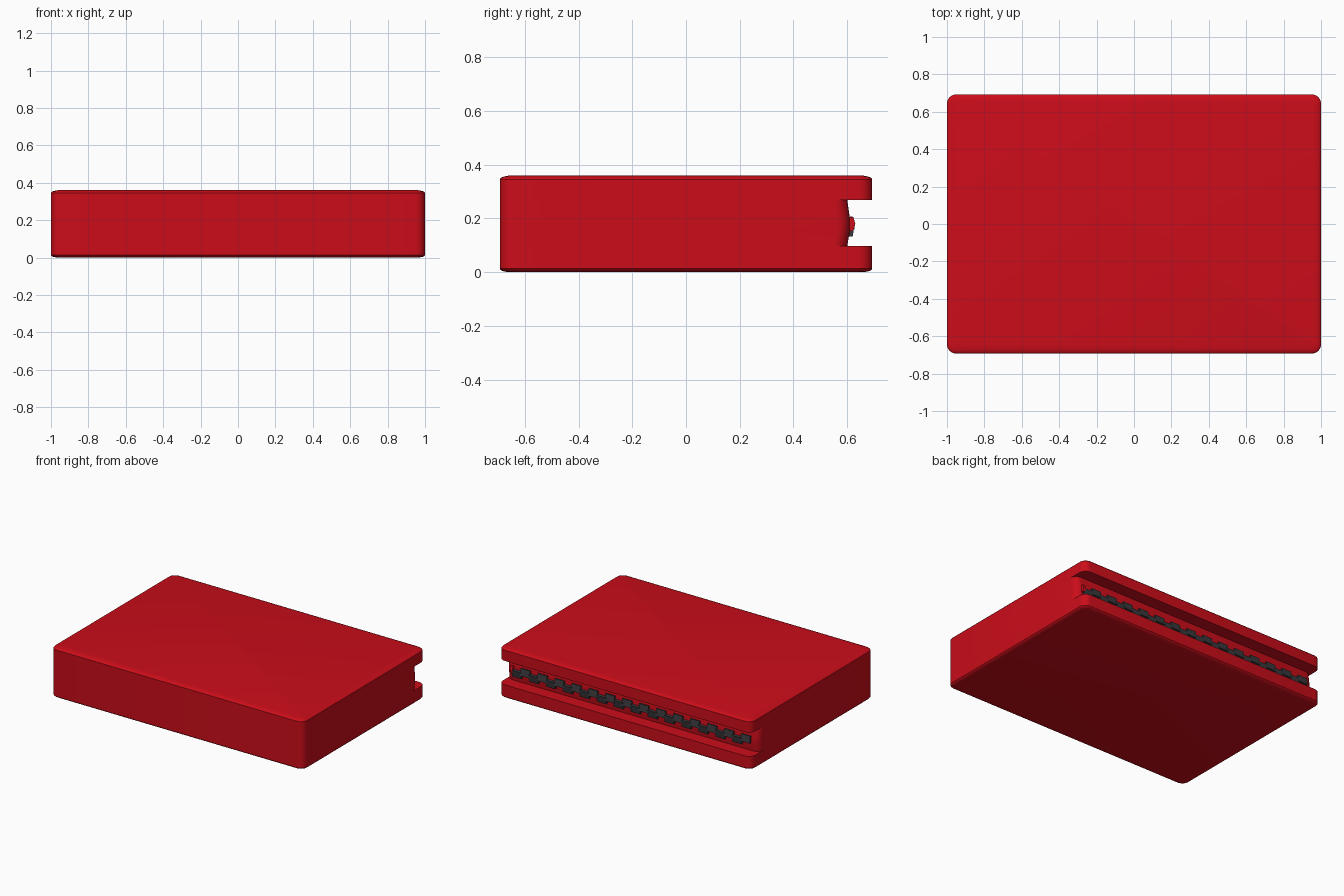
import bpy, bmesh, math

if "Cube" in bpy.data.objects:
    bpy.data.objects.remove(bpy.data.objects["Cube"])

def material(name, rgb):
    m = bpy.data.materials.new(name)
    m.diffuse_color = (*rgb, 1)
    m.use_nodes = True
    m.node_tree.nodes["Principled BSDF"].inputs["Base Color"].default_value = m.diffuse_color
    return m

RED = material("red", (0.60, 0.004, 0.010))
DARK = material("dark_grey", (0.04, 0.04, 0.045))

def finish(bm, name, mat, angle=30):
    bmesh.ops.recalc_face_normals(bm, faces=bm.faces)
    me = bpy.data.meshes.new(name)
    bm.to_mesh(me)
    bm.free()
    ob = bpy.data.objects.new(name, me)
    bpy.context.collection.objects.link(ob)
    me.materials.append(mat)
    bpy.context.view_layer.objects.active = ob
    ob.select_set(True)
    bpy.ops.object.shade_smooth_by_angle(angle=math.radians(angle))
    ob.select_set(False)
    return ob

def outline(front, back, half, r, n=6):
    """Rounded rectangle, counter-clockwise from the back right corner."""
    pts = []
    corners = [(half - r, back - r), (-half + r, back - r),
               (-half + r, front + r), (half - r, front + r)]
    for i, (cx, cy) in enumerate(corners):
        for k in range(n + 1):
            a = math.pi / 2 * (i + k / n)
            pts.append((cx + r * math.cos(a), cy + r * math.sin(a)))
    return pts

# Case: stacked rounded outlines (z, inset, back y, bevelled rim, back slot)
F, B = -0.693, 0.693
levels = [(0.003, 0.035, B), (0.006, 0.015, B), (0.010, 0.005, B), (0.016, 0, B),
          (0.10, 0, B), (0.10, 0, 0.60), (0.16, 0, 0.61), (0.20, 0, 0.61),
          (0.27, 0, 0.60), (0.27, 0, B),
          (0.346, 0, B), (0.352, 0.005, B), (0.356, 0.015, B), (0.36, 0.035, B)]
bm = bmesh.new()
rings = []
for z, inset, back in levels:
    z = (z - 0.003) * 0.36 / 0.357
    pts = outline(F + inset, back - inset, 1 - inset, 0.05 - inset * 0.6)
    rings.append([bm.verts.new((x, y, z)) for x, y in pts])
for a, b in zip(rings, rings[1:]):
    for i in range(len(a)):
        j = (i + 1) % len(a)
        # straight sides coincide at the slot steps, so skip zero-area quads
        quad = (a[i], a[j], b[j], b[i])
        if (a[i].co - b[i].co).length > 1e-6 or (a[j].co - b[j].co).length > 1e-6:
            bm.faces.new(quad)
bm.faces.new(rings[0])
bm.faces.new(rings[-1])
bmesh.ops.remove_doubles(bm, verts=bm.verts, dist=1e-5)
finish(bm, "case", RED)

def add_box(bm, centre, size, tilt=0):
    v = bmesh.ops.create_cube(bm, size=1)["verts"]
    c, s = math.cos(tilt), math.sin(tilt)
    for p in v:
        x, y, z = (p.co[i] * size[i] for i in range(3))
        p.co = (centre[0] + x, centre[1] + y * c - z * s, centre[2] + y * s + z * c)

# Zip teeth: two staggered, interlocking rows in the slot
bm = bmesh.new()
N, pitch = 14, 1.88 / 14
for i in range(N):
    x = -0.94 + pitch * (i + 0.5)
    add_box(bm, (x - pitch / 4, 0.615, 0.182), (0.075, 0.018, 0.05), 0.15)
    add_box(bm, (x + pitch / 4, 0.615, 0.158), (0.075, 0.018, 0.05), -0.15)
finish(bm, "zip_teeth", DARK)

# Red stop at the right end of the zip
bm = bmesh.new()
bmesh.ops.create_cone(bm, cap_ends=True, segments=6, radius1=0.5, radius2=0.5, depth=1)
for p in bm.verts:
    x, y, z = p.co
    p.co = (0.945 + z * 0.02, 0.615 + y * 0.03, 0.18 + x * 0.06)
finish(bm, "zip_stop", RED)
